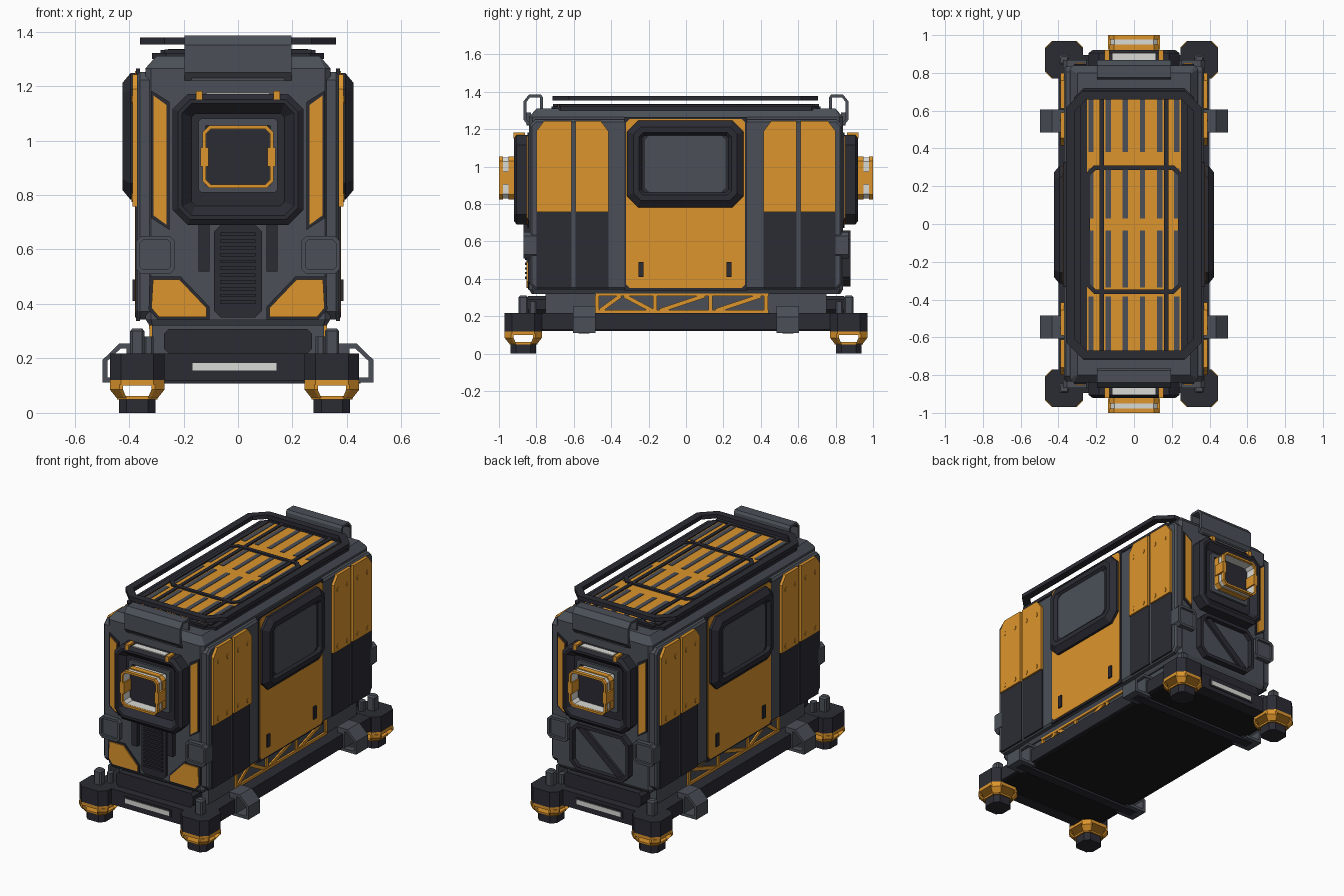
import bpy, bmesh, math


def mat(name, r, g, b):
    m = bpy.data.materials.new(name)
    m.diffuse_color = (r, g, b, 1)
    return m


GREY = mat("slate grey", 0.070, 0.080, 0.097)
DARK = mat("dark charcoal", 0.024, 0.024, 0.034)
ORANGE = mat("amber orange", 0.72, 0.30, 0.025)
WHITE = mat("lamp white", 0.70, 0.70, 0.67)
BLACK = mat("floor black", 0.010, 0.010, 0.012)


def octo(u, v, hu, hv, c=0.0, i=0.0):
    """Chamfered rectangle, optionally inset by i."""
    hu, hv = hu - i, hv - i
    if c <= 0:
        return [(u + hu, v + hv), (u - hu, v + hv), (u - hu, v - hv), (u + hu, v - hv)]
    c = max(c - 0.586 * i, 0.003)
    return [(u + hu, v + hv - c), (u + hu - c, v + hv), (u - hu + c, v + hv), (u - hu, v + hv - c),
            (u - hu, v - hv + c), (u - hu + c, v - hv), (u + hu - c, v - hv), (u + hu, v - hv + c)]


def loft(name, axis, sections, m, mir="", closed=False, loc=(0, 0, 0)):
    """Join (depth, outline) sections along an axis; closed makes a ring."""
    bm = bmesh.new()
    put = {"x": lambda u, v, d: (d, u, v), "y": lambda u, v, d: (u, d, v), "z": lambda u, v, d: (u, v, d)}[axis]
    rows = [[bm.verts.new(put(u, v, d)) for u, v in pts] for d, pts in sections]
    n = len(rows[0])
    pairs = list(zip(rows, rows[1:])) + ([(rows[-1], rows[0])] if closed else [])
    for a, b in pairs:
        for k in range(n):
            bm.faces.new((a[k], a[(k + 1) % n], b[(k + 1) % n], b[k]))
    if not closed:
        bm.faces.new(rows[0])
        bm.faces.new(rows[-1])
    bmesh.ops.recalc_face_normals(bm, faces=bm.faces)
    me = bpy.data.meshes.new(name)
    bm.to_mesh(me)
    bm.free()
    me.materials.append(m)
    ob = bpy.data.objects.new(name, me)
    ob.location = loc
    bpy.context.collection.objects.link(ob)
    if mir:
        mod = ob.modifiers.new("Mirror", "MIRROR")
        mod.use_axis = ("x" in mir, "y" in mir, False)
    return ob


def plate(name, axis, pts, a, b, m, mir="", **k):
    return loft(name, axis, [(a, pts), (b, pts)], m, mir, **k)


def ring(name, axis, shape, w, a, b, m, mir="", **k):
    o, i = octo(*shape), octo(*shape, i=w)
    return loft(name, axis, [(a, o), (b, o), (b, i), (a, i)], m, mir, closed=True, **k)


def box(name, x, y, z, m, mir="", c=0.0, **k):
    """Box from (min, max) pairs, chamfered in plan."""
    s = octo((x[0] + x[1]) / 2, (y[0] + y[1]) / 2, (x[1] - x[0]) / 2, (y[1] - y[0]) / 2, c)
    return plate(name, "z", s, z[0], z[1], m, mir, **k)


# Main body and side slabs
B = (0, 0, 0.34, 0.84, 0.02)
loft("body", "z", [(0.32, octo(*B, i=0.015)), (0.345, octo(*B)), (1.265, octo(*B)), (1.31, octo(*B, i=0.04))], GREY)
S = (0, 0.797, 0.835, 0.455, 0.03)
loft("side_slab", "x", [(0.30, octo(*S)), (0.36, octo(*S)), (0.371, octo(*S, i=0.012))], GREY, "x")

# Side panels: orange above, dark below
for k, (a, b, outer) in enumerate([(-0.80, -0.612, True), (-0.59, -0.415, False)]):
    top = [(a, 1.19), (a + 0.04, 1.243), (b, 1.243)] if outer else [(a, 1.243), (b - 0.04, 1.243), (b, 1.19)]
    plate(f"side_upper_panel_{k}", "x", [(a, 0.757)] + top + [(b, 0.757)], 0.365, 0.388, ORANGE, "xy")
    box(f"side_lower_panel_{k}", (0.365, 0.377), (a, b), (0.35, 0.757), DARK, "xy")
    for j, (dy, z) in enumerate([(0.055, 1.15), (-0.04, 1.15), (0.055, 0.79), (-0.04, 0.79)]):
        y = (a + b) / 2 + dy - 0.008
        plate(f"panel_bolt_{k}_{j}", "x", octo(y, z, 0.009, 0.016, 0.008), 0.386, 0.391, ORANGE, "xy")

# Side door, window and door handles
box("door_border", (0.36, 0.375), (-0.33, 0.325), (0.338, 1.265), DARK, "x")
plate("side_door", "x", octo(-0.002, 0.803, 0.318, 0.453, 0.02), 0.365, 0.379, ORANGE, "x")
W = (-0.004, 1.015, 0.312, 0.232, 0.06)
loft("side_window_frame", "x", [(0.365, octo(*W)), (0.395, octo(*W)), (0.424, octo(*W, i=0.035)),
                                (0.424, octo(*W, i=0.065)), (0.406, octo(*W, i=0.08))], DARK, "x")
plate("side_window_glass", "x", octo(-0.004, 1.015, 0.215, 0.153, 0.025), 0.40, 0.411, GREY, "x")
for y in (-0.24, 0.23):
    box("door_handle", (0.37, 0.388), (y - 0.014, y + 0.014), (0.41, 0.49), DARK, "x")

# End window housings with a top lamp
F = (0, 0.93, 0.24, 0.24, 0.055)
loft("end_frame", "y", [(-0.83, octo(*F)), (-0.905, octo(*F)), (-0.92, octo(*F, i=0.02)),
                        (-0.92, octo(*F, i=0.035)), (-0.885, octo(*F, i=0.07))], DARK, "y")
ring("end_frame_plate", "y", (0, 0.945, 0.145, 0.135, 0.01), 0.025, -0.88, -0.90, GREY, "y")
box("top_lamp", (-0.115, 0.115), (-0.905, -0.862), (1.16, 1.176), WHITE, "y")
box("top_clip", (0.13, 0.155), (-0.922, -0.86), (1.15, 1.182), ORANGE, "xy")

# Protruding end lamp: white tube, recessed dark face, orange rings and clasps
L = (0, 0.94, 0.13, 0.115, 0.025)
ring("lamp_tube", "y", (0, 0.94, 0.124, 0.109, 0.022), 0.008, -0.88, -0.985, WHITE, "y")
plate("lamp_face", "y", octo(*L, i=0.012), -0.88, -0.925, DARK, "y")
ring("lamp_front_ring", "y", L, 0.013, -0.978, -1.0, ORANGE, "y")
ring("lamp_back_ring", "y", L, 0.013, -0.915, -0.95, ORANGE, "y")
box("lamp_clasp", (0.108, 0.137), (-1.0, -0.925), (0.905, 0.975), ORANGE, "xy")

# End face strips, corner boxes
strip = [(0.262, 0.69), (0.31, 0.725), (0.31, 1.165), (0.262, 1.13)]
rim = [(0.252, 0.672), (0.318, 0.715), (0.318, 1.183), (0.252, 1.142)]
plate("strip_border", "y", rim, -0.83, -0.848, DARK, "xy")
plate("end_strip", "y", strip, -0.83, -0.853, ORANGE, "xy")
C = (0.303, 0.58, 0.072, 0.07, 0.02)
plate("corner_box", "y", octo(*C), -0.80, -0.852, GREY, "xy")
ring("corner_box_rim", "y", C, 0.016, -0.85, -0.868, GREY, "xy")

# Front only: grille, straps, orange corner panels
plate("grille", "y", octo(0, 0.52, 0.088, 0.17, 0.025), -0.83, -0.852, DARK)
for k in range(11):
    z = 0.40 + k * 0.025
    box(f"grille_slat_{k}", (-0.065, 0.065), (-0.86, -0.85), (z, z + 0.012), DARK)
box("front_strap", (0.105, 0.145), (-0.87, -0.83), (0.52, 0.71), DARK, "x")
low = [(0.312, 0.49), (0.215, 0.49), (0.115, 0.385), (0.115, 0.352), (0.29, 0.352), (0.318, 0.385)]
lowrim = [(0.325, 0.50), (0.21, 0.50), (0.105, 0.39), (0.105, 0.342), (0.295, 0.342), (0.328, 0.38)]
plate("low_panel_border", "y", lowrim, -0.83, -0.846, DARK, "x")
plate("low_panel", "y", low, -0.83, -0.852, ORANGE, "x")

# Back only: framed hatch with a diagonal brace
plate("back_hatch", "y", octo(0, 0.51, 0.2, 0.14, 0.05), 0.83, 0.85, GREY)
ring("back_hatch_frame", "y", (0, 0.51, 0.21, 0.15, 0.05), 0.022, 0.83, 0.88, DARK)
plate("back_hatch_brace", "y", [(-0.16, 0.40), (-0.12, 0.38), (0.16, 0.62), (0.12, 0.64)], 0.84, 0.868, DARK)

# Roof visors, bent from thin plate
visor = [(0.845, 1.22), (0.868, 1.25), (0.868, 1.35), (0.84, 1.385), (0.775, 1.385), (0.765, 1.37), (0.765, 1.30),
         (0.78, 1.30), (0.78, 1.37), (0.835, 1.37), (0.853, 1.345), (0.853, 1.255), (0.835, 1.235)]
plate("roof_visor", "x", visor, -0.197, 0.197, GREY, "y")
box("visor_foot", (-0.17, 0.17), (-0.852, -0.83), (1.22, 1.29), GREY, "y")

# Roof plate, orange deck and slots
plate("roof_plate", "z", octo(0, 0, 0.315, 0.72, 0.05), 1.30, 1.322, DARK)
box("roof_deck", (-0.25, 0.25), (-0.69, 0.68), (1.31, 1.326), ORANGE)
for a, b in [(0.38, 0.675), (0.03, 0.295), (-0.335, -0.035), (-0.675, -0.385)]:
    for k in range(6):
        x = -0.228 + k * 0.091
        box("deck_slot", (x - 0.014, x + 0.014), (a, b), (1.32, 1.329), GREY)

# Roof rack: floating outer ring, low bars on the deck
ring("rack_ring", "z", (0, -0.005, 0.36, 0.71, 0.09), 0.045, 1.353, 1.379, DARK)
ring("rack_inner_ring", "z", (0, -0.03, 0.257, 0.34, 0.045), 0.024, 1.315, 1.336, DARK)
box("rack_rail", (0.16, 0.182), (-0.70, 0.70), (1.315, 1.334), DARK, "x")
box("rack_end_bar", (-0.27, 0.27), (-0.71, -0.685), (1.315, 1.334), DARK, "y")
box("deck_side_bar", (0.25, 0.285), (-0.68, 0.68), (1.31, 1.332), DARK, "x")

# Chassis: skirt, base, floor, bumpers
box("skirt", (-0.315, 0.315), (-0.75, 0.75), (0.20, 0.33), GREY)
box("base_beam", (-0.40, 0.40), (-0.83, 0.83), (0.13, 0.217), DARK)
box("floor", (-0.38, 0.38), (-0.82, 0.82), (0.122, 0.132), BLACK)
plate("bumper", "y", octo(0, 0.263, 0.272, 0.045, 0.018), -0.70, -0.845, DARK, "y")
box("end_beam", (-0.31, 0.285), (-0.895, -0.82), (0.118, 0.218), DARK, "y")
box("beam_lamp_border", (-0.18, 0.155), (-0.899, -0.88), (0.145, 0.195), DARK, "y")
box("beam_lamp", (-0.167, 0.142), (-0.902, -0.88), (0.155, 0.184), WHITE, "y")

# Orange side truss
for a, b in [(0.218, 0.234), (0.308, 0.322)]:
    box("truss_chord", (0.31, 0.327), (-0.485, 0.44), (a, b), ORANGE, "x")
for k, (y0, z0, y1, z1) in enumerate([(-0.475, 0.31, -0.475, 0.23), (-0.46, 0.23, -0.35, 0.31), (-0.33, 0.31, -0.18, 0.23),
                                      (-0.165, 0.31, -0.165, 0.23), (-0.14, 0.23, 0.10, 0.31), (0.13, 0.31, 0.13, 0.23),
                                      (0.16, 0.23, 0.40, 0.31), (0.428, 0.31, 0.428, 0.23)]):
    ln = math.hypot(y1 - y0, z1 - z0)
    ny, nz = -(z1 - z0) / ln * 0.011, (y1 - y0) / ln * 0.011
    plate(f"truss_brace_{k}", "x", [(y0 + ny, z0 + nz), (y1 + ny, z1 + nz), (y1 - ny, z1 - nz), (y0 - ny, z0 - nz)],
          0.31, 0.325, ORANGE, "x")

# Side brackets and cross beams
hook = [(0.36, 0.255), (0.435, 0.255), (0.497, 0.195), (0.497, 0.112), (0.38, 0.112),
        (0.38, 0.13), (0.48, 0.13), (0.48, 0.19), (0.43, 0.237), (0.36, 0.237)]
plate("side_bracket", "y", hook, -0.605, -0.485, GREY, "xy")
box("bracket_block", (0.36, 0.41), (-0.60, -0.49), (0.12, 0.25), GREY, "xy")
box("cross_beam", (-0.45, 0.45), (-0.575, -0.515), (0.108, 0.13), DARK, "y")

# Feet: block, stub, hollow orange collar, pad
OFF = (-0.0125, 0, 0)
cx, cy = 0.3575, -0.87
sh = (cx, cy, 0.1, 0.1, 0.04)
plate("foot_block", "z", octo(*sh), 0.12, 0.218, DARK, "xy", loc=OFF)
loft("foot_stub", "z", [(0.21, octo(cx, cy, 0.026, 0.026, 0.008)), (0.30, octo(cx, cy, 0.026, 0.026, 0.008)),
                        (0.31, octo(cx, cy, 0.018, 0.018, 0.006))], GREY, "xy", loc=OFF)
box("foot_knuckle", (cx - 0.06, cx - 0.025), (cy + 0.03, cy + 0.07), (0.21, 0.28), GREY, "xy", c=0.008, loc=OFF)
plate("collar_top", "z", octo(*sh), 0.1, 0.12, ORANGE, "xy", loc=OFF)
plate("collar_bottom", "z", octo(cx, cy, 0.075, 0.075, 0.03), 0.05, 0.062, ORANGE, "xy", loc=OFF)
corner = [(0.1, 0.052), (0.1, 0.065), (0.065, 0.1), (0.052, 0.1), (0.066, 0.066)]
for sx in (1, -1):
    for sy in (1, -1):
        secs = [(z, [(cx + sx * s * u, cy + sy * s * v) for u, v in corner])
                for z, s in ((0.055, 0.76), (0.085, 1.0), (0.105, 1.0))]
        loft("collar_strut", "z", secs, ORANGE, "xy", loc=OFF)
plate("foot_pad", "z", octo(cx, cy, 0.067, 0.067, 0.028), 0.0, 0.052, DARK, "xy", loc=OFF)
